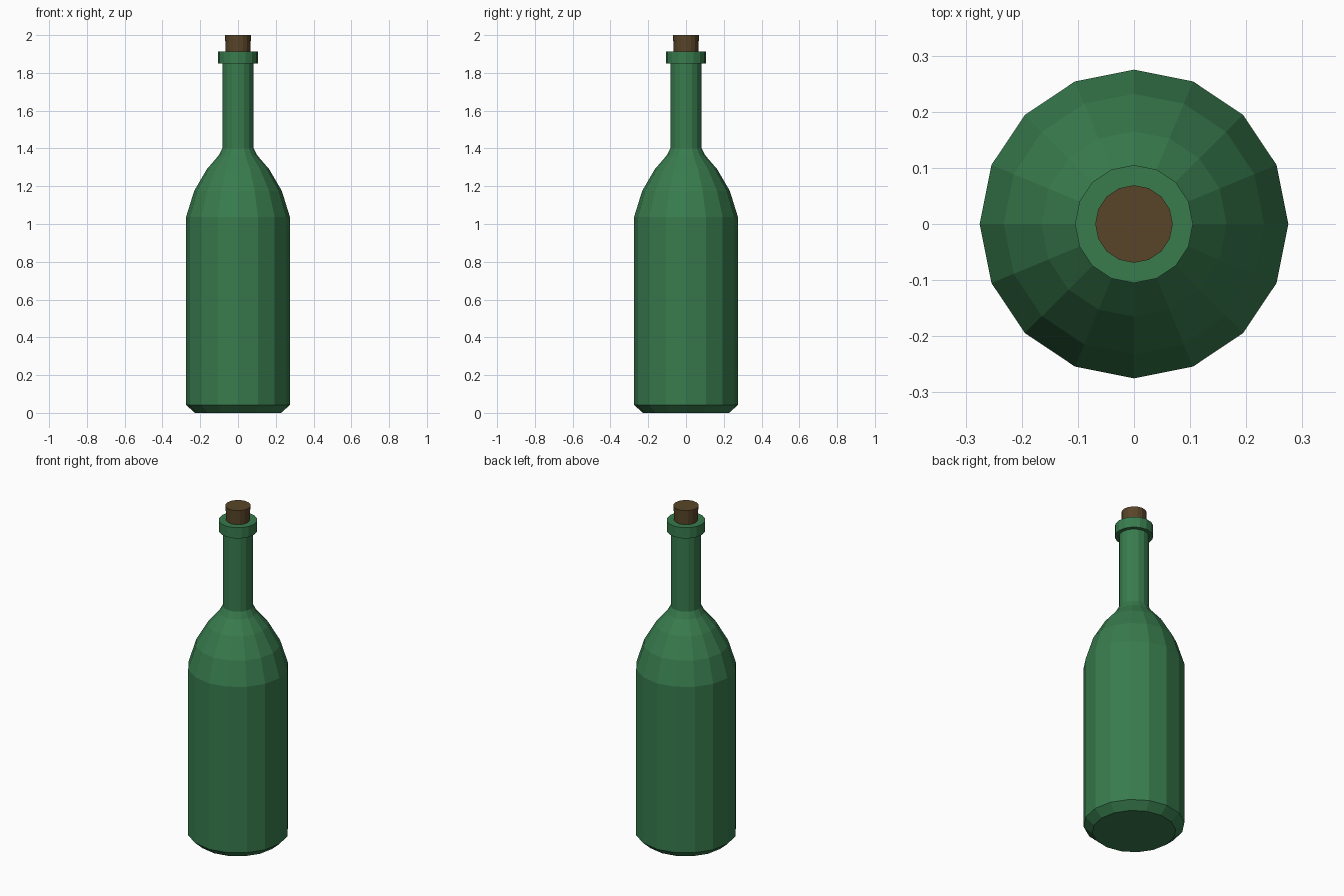
import bpy, bmesh
from math import cos, sin, pi

if "Cube" in bpy.data.objects:
    bpy.data.objects.remove(bpy.data.objects["Cube"])

SIDES = 16


def lathe(name, profile, color):
    """Revolve (radius, z) points about z into a closed flat-shaded solid."""
    bm = bmesh.new()
    rings = [[bm.verts.new((r * cos(2 * pi * i / SIDES), r * sin(2 * pi * i / SIDES), z))
              for i in range(SIDES)] for r, z in profile]
    for a, b in zip(rings, rings[1:]):
        for i in range(SIDES):
            j = (i + 1) % SIDES
            bm.faces.new((a[i], a[j], b[j], b[i]))
    bm.faces.new(rings[0][::-1])
    bm.faces.new(rings[-1])
    mesh = bpy.data.meshes.new(name)
    bm.to_mesh(mesh)
    bm.free()
    mat = bpy.data.materials.new(name + "_material")
    mat.diffuse_color = color
    mat.use_nodes = True
    mat.node_tree.nodes["Principled BSDF"].inputs["Base Color"].default_value = mat.diffuse_color
    mesh.materials.append(mat)
    obj = bpy.data.objects.new(name, mesh)
    bpy.context.collection.objects.link(obj)
    return obj


# Glass bottle: chamfered base, straight body, curved shoulder, neck and lip
lathe("bottle", [(0.228, 0), (0.275, 0.042), (0.275, 1.037), (0.232, 1.175),
                 (0.165, 1.29), (0.103, 1.362), (0.083, 1.40), (0.083, 1.85),
                 (0.105, 1.85), (0.105, 1.914), (0.066, 1.914)],
      (0.04, 0.2, 0.075, 1))

# Cork stopper, slightly tapered into the neck
lathe("cork", [(0.064, 1.88), (0.065, 1.914), (0.069, 2.0)], (0.1, 0.06, 0.022, 1))
